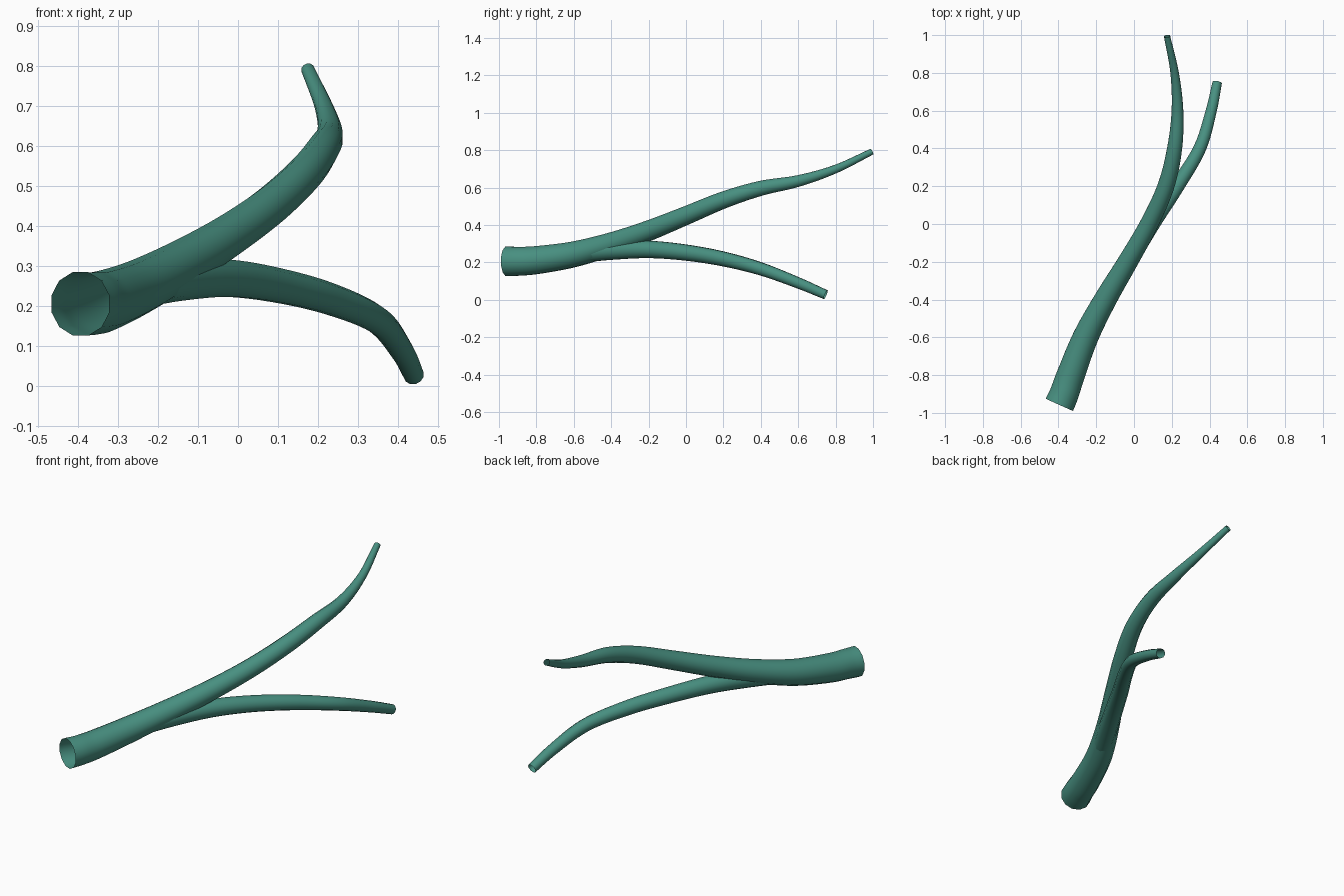
import bpy, bmesh, math
from mathutils import Vector

if "Cube" in bpy.data.objects:
    bpy.data.objects.remove(bpy.data.objects["Cube"])

SIDES = 12
STEPS = 6

bark = bpy.data.materials.new("teal_green")
bark.diffuse_color = (0.065, 0.28, 0.22, 1)
bark.use_nodes = True
bark.node_tree.nodes["Principled BSDF"].inputs["Base Color"].default_value = bark.diffuse_color


def catmull(points):
    """Smoothly resample (x, y, z, radius) control points."""
    p = [Vector(q) for q in points]
    p = [2 * p[0] - p[1]] + p + [2 * p[-1] - p[-2]]
    out = []
    for i in range(1, len(p) - 2):
        a, b, c, d = p[i - 1:i + 3]
        for s in range(STEPS):
            t = s / STEPS
            out.append(0.5 * (2 * b + (c - a) * t + (2 * a - 5 * b + 4 * c - d) * t * t
                              + (3 * b - a - 3 * c + d) * t ** 3))
    out.append(p[-2])
    return out


def tapered_tube(name, points):
    """Sweep a round section along the path, leaving both ends open."""
    path = catmull(points)
    bm = bmesh.new()
    rings = []
    for i, q in enumerate(path):
        tangent = (path[min(i + 1, len(path) - 1)] - path[max(i - 1, 0)]).to_3d().normalized()
        side = tangent.cross(Vector((0, 0, 1))).normalized()
        up = side.cross(tangent)
        ring = []
        for k in range(SIDES):
            a = 2 * math.pi * (k + 0.5) / SIDES
            ring.append(bm.verts.new(q.to_3d() + q.w * (math.cos(a) * side + math.sin(a) * up)))
        rings.append(ring)
    for r0, r1 in zip(rings, rings[1:]):
        for k in range(SIDES):
            n = (k + 1) % SIDES
            face = bm.faces.new((r0[k], r0[n], r1[n], r1[k]))
            face.smooth = True
    bm.normal_update()
    # make the faces point outward
    f = next(iter(bm.faces))
    if f.normal.dot(f.calc_center_median() - path[0].to_3d()) < 0:
        bmesh.ops.reverse_faces(bm, faces=bm.faces[:])
    mesh = bpy.data.meshes.new(name)
    bm.to_mesh(mesh)
    bm.free()
    mesh.materials.append(bark)
    obj = bpy.data.objects.new(name, mesh)
    bpy.context.collection.objects.link(obj)
    return obj


# Main limb, from the thick open base to the raised tip
tapered_tube("main_branch", [
    (-0.395, -0.957, 0.205, 0.082),
    (-0.370, -0.90, 0.206, 0.080),
    (-0.335, -0.80, 0.212, 0.077),
    (-0.257, -0.60, 0.243, 0.070),
    (-0.152, -0.40, 0.298, 0.062),
    (-0.033, -0.20, 0.369, 0.055),
    (0.080, 0.00, 0.450, 0.050),
    (0.169, 0.20, 0.533, 0.046),
    (0.215, 0.40, 0.596, 0.041),
    (0.230, 0.60, 0.635, 0.032),
    (0.215, 0.80, 0.699, 0.023),
    (0.175, 0.994, 0.792, 0.017),
])

# Lower limb, starting inside the main one and drooping to the ground
tapered_tube("side_branch", [
    (-0.245, -0.58, 0.247, 0.052),
    (-0.145, -0.40, 0.264, 0.052),
    (-0.028, -0.20, 0.269, 0.048),
    (0.095, 0.00, 0.252, 0.044),
    (0.228, 0.20, 0.218, 0.040),
    (0.348, 0.40, 0.165, 0.035),
    (0.409, 0.60, 0.090, 0.030),
    (0.440, 0.747, 0.027, 0.026),
])
